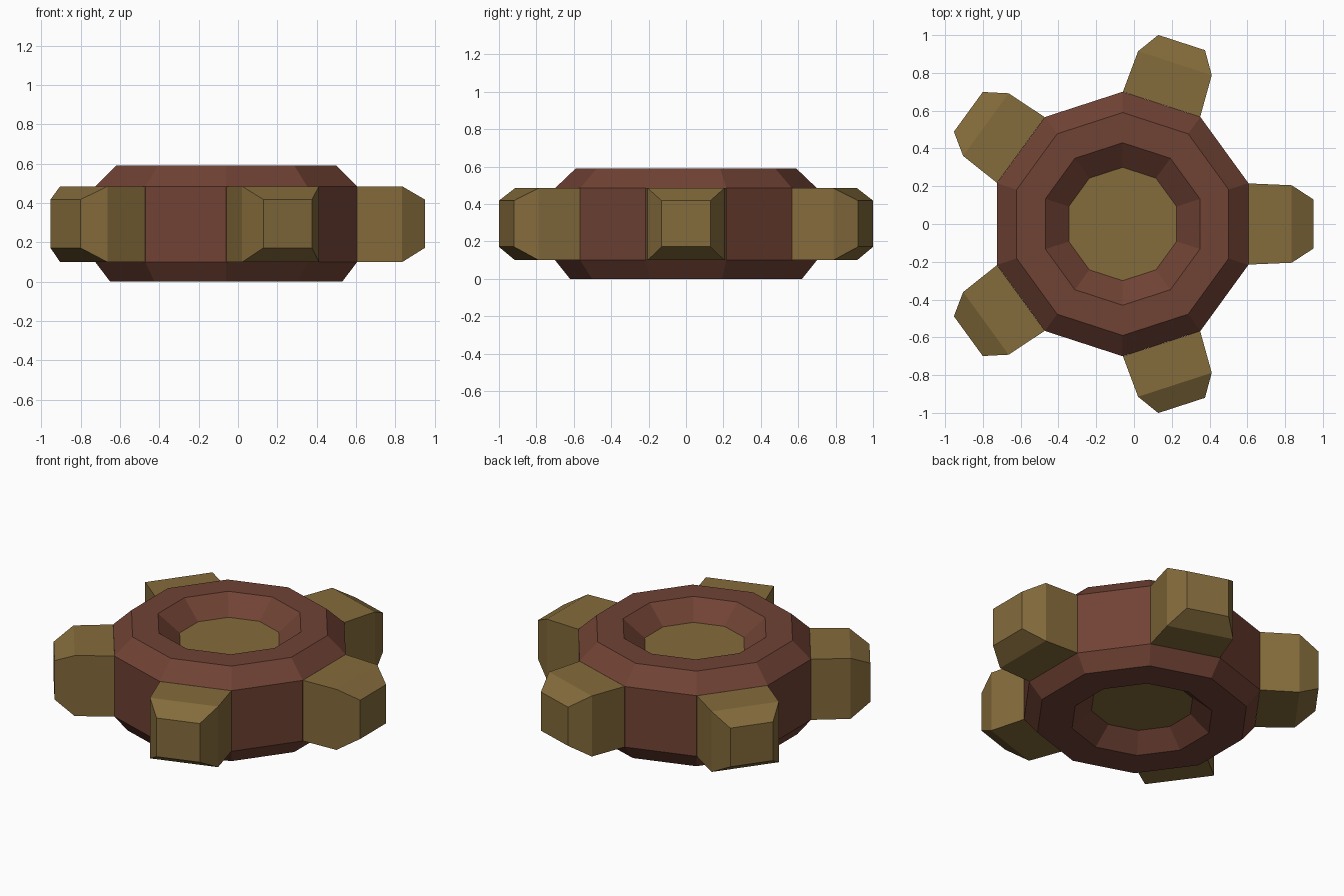
import bpy, math
from math import cos, sin, pi
from mathutils import Matrix

if "Cube" in bpy.data.objects:
    bpy.data.objects.remove(bpy.data.objects["Cube"])

CENTRE_X = -0.06
SIDES = 10
TEETH = 5


def material(name, colour):
    m = bpy.data.materials.new(name)
    m.use_nodes = True
    m.diffuse_color = colour
    m.node_tree.nodes["Principled BSDF"].inputs["Base Color"].default_value = colour
    return m


def loft(name, rings, mat, cap_start, cap_end, location=(CENTRE_X, 0, 0)):
    """Skin a list of equal-length point rings with flat quads."""
    n = len(rings[0])
    verts = [p for ring in rings for p in ring]
    faces = []
    for r in range(len(rings) - 1):
        for i in range(n):
            j = (i + 1) % n
            faces.append((r * n + i, r * n + j, (r + 1) * n + j, (r + 1) * n + i))
    if cap_start:
        faces.append(tuple(reversed(range(n))))
    if cap_end:
        faces.append(tuple(range(len(verts) - n, len(verts))))
    mesh = bpy.data.meshes.new(name)
    mesh.from_pydata(verts, [], faces)
    mesh.materials.append(mat)
    obj = bpy.data.objects.new(name, mesh)
    obj.location = location
    bpy.context.collection.objects.link(obj)
    return obj


def decagon(radius, z):
    angles = [(i + 0.5) * 2 * pi / SIDES for i in range(SIDES)]
    return [(radius * cos(a), radius * sin(a), z) for a in angles]


def rectangle(x, half_y, z0, z1):
    return [(x, -half_y, z0), (x, half_y, z0), (x, half_y, z1), (x, -half_y, z1)]


brown = material("reddish brown", (0.162, 0.0545, 0.0343, 1))
olive = material("olive tan", (0.231, 0.147, 0.0437, 1))

# Chamfered ring with a dished opening on both sides
profile = [(0.30, 0.10), (0.415, 0.0), (0.62, 0.0), (0.70, 0.10),
           (0.70, 0.485), (0.59, 0.59), (0.43, 0.59), (0.30, 0.485)]
loft("wheel_ring", [decagon(r, z) for r, z in profile], brown, False, False)

# Core plate filling the opening
loft("core_plate", [decagon(0.30, 0.10), decagon(0.30, 0.485)], olive, True, True)

# Teeth on every second side, each with a tapered tip
tooth = [rectangle(0.666, 0.215, 0.10, 0.485),
         rectangle(0.895, 0.205, 0.10, 0.485),
         rectangle(1.01, 0.13, 0.172, 0.418)]
for k in range(TEETH):
    obj = loft(f"tooth_{k + 1}", tooth, olive, False, True)
    obj.rotation_euler.z = k * 2 * pi / TEETH
